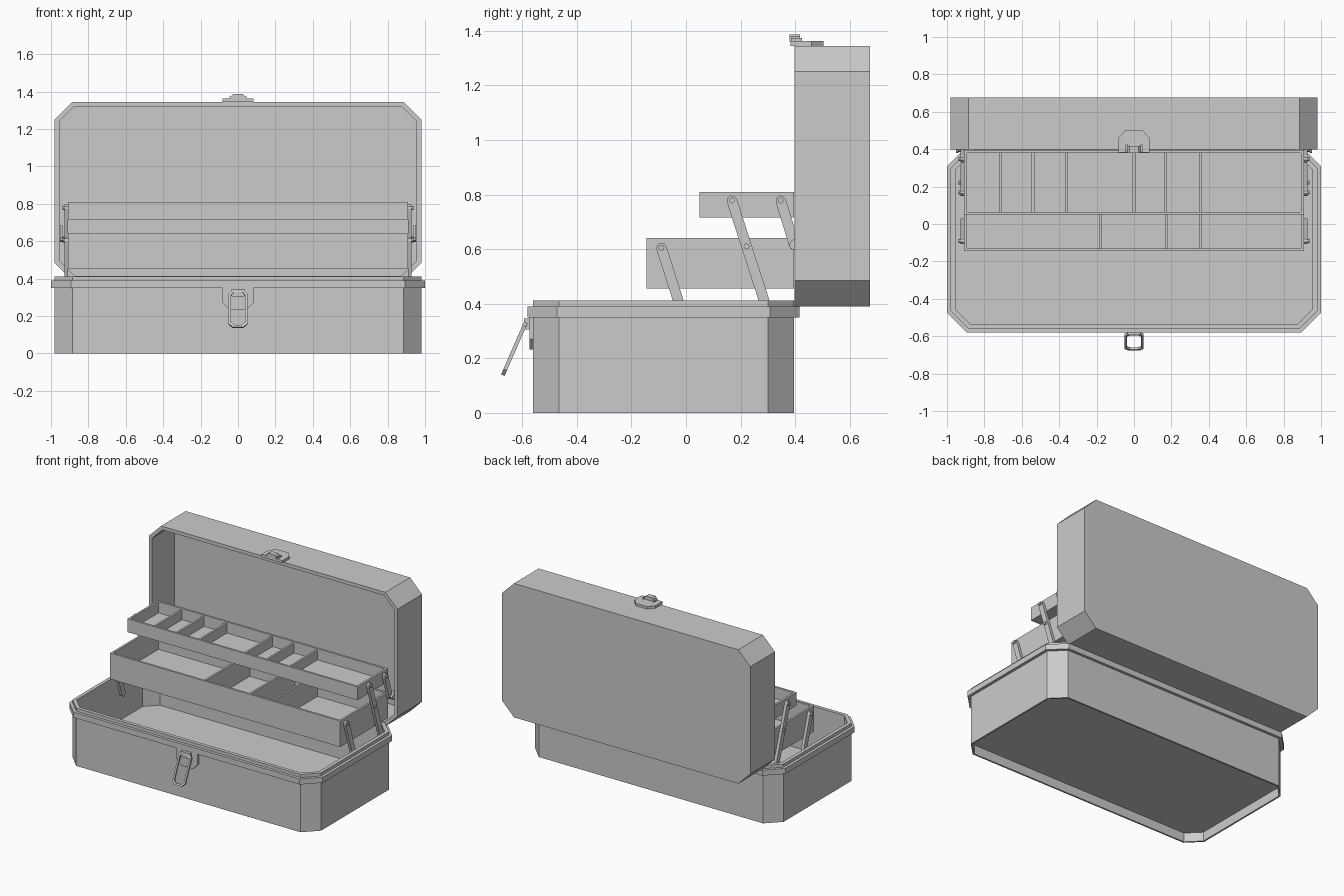
import bpy, bmesh
from math import pi, cos, sin, atan2, hypot

if "Cube" in bpy.data.objects:
    bpy.data.objects.remove(bpy.data.objects["Cube"])


def octa(cx, cy, hx, hy, c=0.0):
    """Rectangle outline with cut corners (plain rectangle when c is 0)."""
    out = []
    for sx, sy in ((1, 1), (-1, 1), (-1, -1), (1, -1)):
        p = [(cx + sx * hx, cy + sy * (hy - c)), (cx + sx * (hx - c), cy + sy * hy)]
        if c <= 0:
            p = p[:1]
        elif sx * sy < 0:
            p.reverse()
        out += p
    return out


# Placement of (u, v) outlines with depth w along each axis
MAPS = {'x': lambda u, v, w: (w, u, v),
        'y': lambda u, v, w: (u, w, v),
        'z': lambda u, v, w: (u, v, w)}


def loft(name, loops, place, ring=False):
    """Skin a list of (outline, depth); capped ends, or closed into a ring."""
    bm = bmesh.new()
    rows = [[bm.verts.new(place(u, v, w)) for u, v in pts] for pts, w in loops]
    n = len(rows[0])
    pairs = list(zip(rows, rows[1:]))
    if ring:
        pairs.append((rows[-1], rows[0]))
    else:
        bm.faces.new(rows[0])
        bm.faces.new(rows[-1])
    for a, b in pairs:
        for i in range(n):
            j = (i + 1) % n
            bm.faces.new((a[i], a[j], b[j], b[i]))
    bmesh.ops.recalc_face_normals(bm, faces=bm.faces)
    me = bpy.data.meshes.new(name)
    bm.to_mesh(me)
    bm.free()
    ob = bpy.data.objects.new(name, me)
    bpy.context.collection.objects.link(ob)
    return ob


def prism(name, pts, w0, w1, axis):
    return loft(name, [(pts, w0), (pts, w1)], MAPS[axis])


def box(name, x0, x1, y0, y1, z0, z1):
    return prism(name, [(x0, y0), (x1, y0), (x1, y1), (x0, y1)], z0, z1, 'z')


def grown(cx, cy, hx, hy, c, o):
    """Cut-corner outline offset evenly by o."""
    return octa(cx, cy, hx + o, hy + o, c + 0.586 * o)


def capsule(a, b, r, seg=4):
    """Outline of a flat bar with rounded ends."""
    t = atan2(b[1] - a[1], b[0] - a[0])
    pts = []
    for p, start in ((b, t - pi / 2), (a, t + pi / 2)):
        for i in range(seg + 1):
            ang = start + pi * i / seg
            pts.append((p[0] + r * cos(ang), p[1] + r * sin(ang)))
    return pts


# Base with raised floor, outer band and inner lip
base_profile = [(-.012, .065), (-.012, 0), (0, 0), (0, .35), (.02, .35), (.02, .39),
                (0, .39), (0, .412), (-.025, .412), (-.025, .08)]
loft("base", [(grown(0, -.0825, .98, .4775, .095, o), z) for o, z in base_profile], MAPS['z'])

# Lid standing open at the back
lid_profile = [(0, .675), (0, .397), (-.025, .397), (-.025, .65)]
loft("lid", [(grown(0, .8675, .98, .4775, .095, o), y) for o, y in lid_profile], MAPS['y'])
# Hinge barrel joining lid and base
prism("hinge", [(.403 + .01 * cos(i * pi / 4), .40 + .01 * sin(i * pi / 4)) for i in range(8)],
      -.85, .85, 'x')


def tray(name, y0, y1, z0, z1, dividers):
    t = .015
    cy, hy = (y0 + y1) / 2, (y1 - y0) / 2
    outer, inner = octa(0, cy, .908, hy), octa(0, cy, .908 - t, hy - t)
    loft(name, [(outer, z0), (outer, z1), (inner, z1), (inner, z0 + t)], MAPS['z'])
    for x in dividers:
        box(name + "_divider", x - .007, x + .007, y0 + t, y1 - t, z0 + t, z1 - .01)


# Two cantilever trays
tray("lower_tray", -.145, .395, .455, .64, (-.18, .175, .355))
tray("upper_tray", .05, .395, .715, .81, (-.715, -.54, -.36, 0, .17, .355))

# Swinging arms with pivots, on both sides
arms = [((-.09, .605), (.01, .29), .908, .928),
        ((.168, .778), (.325, .29), .908, .928),
        ((.347, .778), (.397, .615), .908, .928),
        ((.397, .615), (.47, .665), .938, .952)]
pivots = [(-.09, .605), (.168, .778), (.347, .778), (.222, .61), (.397, .615)]
for s in (1, -1):
    for a, b, x0, x1 in arms:
        prism("arm", capsule(a, b, .019), s * x0, s * x1, 'x')
    for y, z in pivots:
        disc = [(y + .011 * cos(i * pi / 4), z + .011 * sin(i * pi / 4)) for i in range(8)]
        prism("pivot", disc, s * .905, s * .938, 'x')

# Catch on the lid edge
prism("lid_catch_plate", [(-.083, .382), (.083, .382), (.083, .46), (.045, .503),
                          (-.045, .503), (-.083, .46)], 1.344, 1.363, 'z')
prism("lid_catch_hook", [(-.035, 1.36), (.035, 1.36), (.035, 1.378), (.025, 1.387),
                         (-.025, 1.387), (-.035, 1.378)], .38, .418, 'y')
for s in (1, -1):
    box("lid_catch_tab", s * .035, s * .045, .385, .425, 1.36, 1.374)

# Latch plate and hinge block on the base front
prism("latch_plate", [(-.083, .35), (.083, .35), (.083, .27), (.045, .232),
                      (-.045, .232), (-.083, .27)], -.574, -.559, 'y')
box("latch_block", -.036, .036, -.594, -.57, .305, .345)

# Tilted latch loop
top, end = (-.584, .338), (-.671, .138)
length = hypot(end[0] - top[0], end[1] - top[1])
dy, dz = (end[0] - top[0]) / length, (end[1] - top[1]) / length


def tilt(u, v, w):
    return (u, top[0] + dy * v + dz * w, top[1] + dz * v - dy * w)


outer = octa(0, length / 2, .05, length / 2, .022)
inner = octa(0, length / 2, .038, length / 2 - .013, .017)
loft("latch_loop", [(outer, -.007), (outer, .007), (inner, .007), (inner, -.007)], tilt, ring=True)
